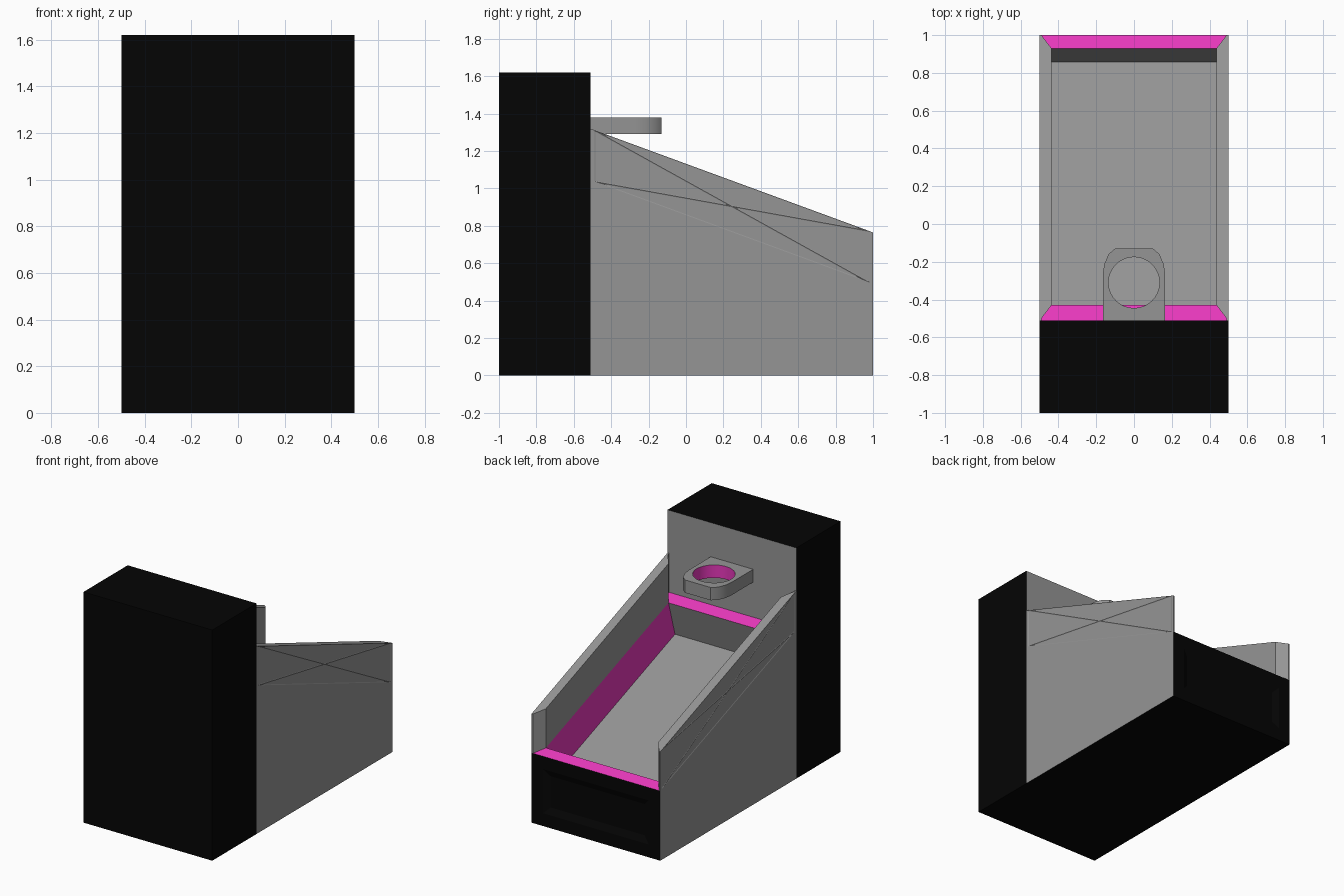
import bpy, bmesh, math

if "Cube" in bpy.data.objects:
    bpy.data.objects.remove(bpy.data.objects["Cube"])


def material(name, color):
    m = bpy.data.materials.new(name)
    m.diffuse_color = (*color, 1)
    m.use_nodes = True
    m.node_tree.nodes["Principled BSDF"].inputs["Base Color"].default_value = m.diffuse_color
    return m


GREY = material("grey", (0.3, 0.3, 0.3))
PINK = material("pink", (0.8, 0.04, 0.5))
BLACK = material("black", (0.0015, 0.0015, 0.0015))
SLOTS = (GREY, PINK, BLACK)
BACK, FRONT = 1.0, -0.51


def deck(y):
    """Height of the sloping deck."""
    return 1.04 - (y + 0.5) * 0.367


def finish(name, bm):
    mesh = bpy.data.meshes.new(name)
    bmesh.ops.recalc_face_normals(bm, faces=bm.faces)
    bm.to_mesh(mesh)
    bm.free()
    for m in SLOTS:
        mesh.materials.append(m)
    obj = bpy.data.objects.new(name, mesh)
    bpy.context.collection.objects.link(obj)
    return obj


def bridge(bm, a, b, slots):
    n = len(a)
    faces = []
    for i in range(n):
        f = bm.faces.new((a[i], a[(i + 1) % n], b[(i + 1) % n], b[i]))
        f.material_index = slots[i % len(slots)]
        faces.append(f)
    return faces


# Cabinet tower: black box with a grey face toward the playfield
bm = bmesh.new()
bmesh.ops.create_cube(bm, size=1)
for v in bm.verts:
    v.co.x = math.copysign(0.5, v.co.x)
    v.co.y = FRONT if v.co.y > 0 else -1
    v.co.z = 1.62 if v.co.z > 0 else 0
for f in bm.faces:
    f.material_index = 0 if f.calc_center_median().y > FRONT - 0.01 else 2
finish("tower", bm)

# Sloping base: floor ring, deck ring, rim ring and sunken tray ring
bm = bmesh.new()


def ring(w, y0, y1, z, drop=(0, 0)):
    pts = ((-w, y0), (w, y0), (w, y1), (-w, y1))
    return [bm.verts.new((x, y + drop[0], z(y) + drop[1])) for x, y in pts]


ground = ring(0.5, FRONT, BACK, lambda y: 0)
edge = ring(0.5, FRONT, BACK, deck)
rim = ring(0.437, -0.43, 0.93, deck)
tray = ring(0.437, -0.43, 0.93, deck, (-0.072, -0.248))
bm.faces.new(ground).material_index = 2
bm.faces.new(tray)
sides = bridge(bm, ground, edge, (0, 0, 2, 0))
bridge(bm, edge, rim, (1,))
bridge(bm, rim, tray, (0, 1, 0, 1))
bmesh.ops.recalc_face_normals(bm, faces=bm.faces)
# Recessed panel in the black end face
bmesh.ops.inset_individual(bm, faces=[sides[2]], thickness=0.09, use_even_offset=True)
bmesh.ops.inset_individual(bm, faces=[sides[2]], thickness=0.045, depth=-0.02,
                           use_even_offset=True)
bm.faces.remove(sides[0])        # hidden against the tower
finish("base", bm)

# Side guards with mitred ends, following the slope, cross-braced outside
outline = ((0.5, -0.49), (0.5, 0.98), (0.5, 1.0), (0.49, 1.0), (0.437, 0.93),
           (0.437, -0.43), (0.49, -0.5), (0.49, FRONT), (0.5, FRONT))
for side, sx in (("left", -1), ("right", 1)):
    bm = bmesh.new()
    low = [bm.verts.new((sx * x, y, deck(y))) for x, y in outline]
    top = [bm.verts.new((sx * x, y, deck(y) + 0.275)) for x, y in outline]
    outer = bridge(bm, low, top, (0,))[0]
    bm.faces.new(top)
    bmesh.ops.recalc_face_normals(bm, faces=bm.faces)
    fan = bmesh.ops.poke(bm, faces=[outer])["faces"]
    bmesh.ops.inset_individual(bm, faces=fan, thickness=0.005, depth=-0.002,
                               use_even_offset=True)
    finish(side + "_guard", bm)

# Hoop: rounded plate with a round pink-lined hole
half = ((0.165, FRONT), (0.165, -0.27), (0.158, -0.215), (0.135, -0.16), (0.1, -0.13))
shape = list(half) + [(-x, y) for x, y in reversed(half)]
circle = [(0.135 * math.cos(a), -0.31 + 0.135 * math.sin(a))
          for a in (math.tau * i / 32 for i in range(32))]
bm = bmesh.new()
levels = []
for z in (1.29, 1.38):
    loops = [[bm.verts.new((x, y, z)) for x, y in pts] for pts in (shape, circle)]
    edges = [bm.edges.new((l[i], l[(i + 1) % len(l)])) for l in loops for i in range(len(l))]
    bmesh.ops.triangle_fill(bm, edges=edges, use_beauty=True)
    levels.append(loops)
bridge(bm, levels[0][0], levels[1][0], (0,))
for f in bridge(bm, levels[0][1], levels[1][1], (1,)):
    f.smooth = True
hoop = finish("hoop", bm)
bpy.context.view_layer.objects.active = hoop
hoop.select_set(True)
bpy.ops.object.shade_smooth_by_angle(angle=math.radians(35))
